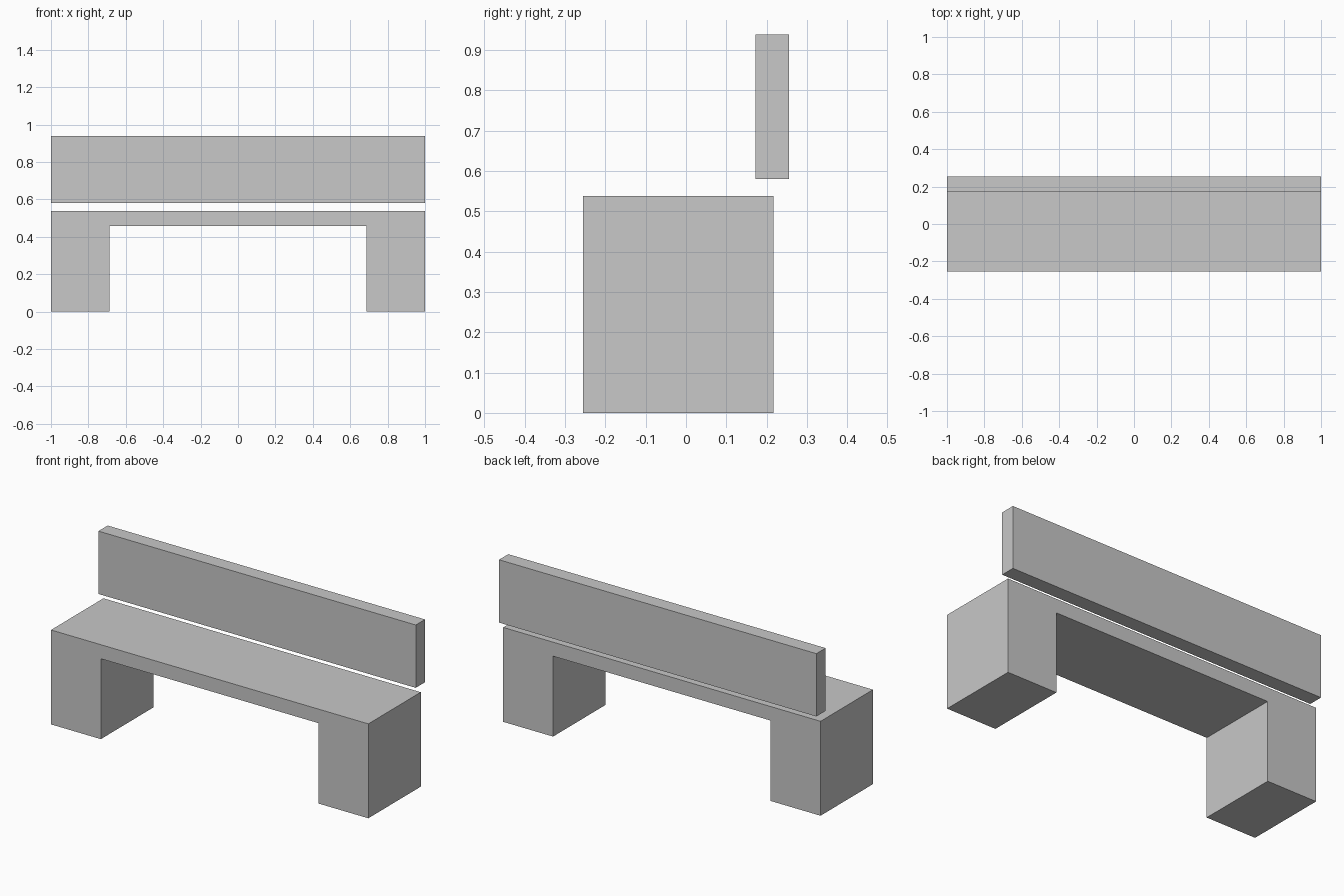
import bpy
import bmesh

if "Cube" in bpy.data.objects:
    bpy.data.objects.remove(bpy.data.objects["Cube"], do_unlink=True)

grey = bpy.data.materials.new("light_grey")
grey.use_nodes = True
colour = (0.58, 0.58, 0.58, 1)
grey.diffuse_color = colour
grey.node_tree.nodes["Principled BSDF"].inputs["Base Color"].default_value = colour


def extrude_profile(name, profile, front, back):
    """Extrude an x-z outline from the front to the back."""
    bm = bmesh.new()
    face = bm.faces.new([bm.verts.new((x, front, z)) for x, z in profile])
    result = bmesh.ops.extrude_face_region(bm, geom=[face])
    moved = [v for v in result["geom"] if isinstance(v, bmesh.types.BMVert)]
    bmesh.ops.translate(bm, verts=moved, vec=(0, back - front, 0))
    bmesh.ops.recalc_face_normals(bm, faces=bm.faces)
    mesh = bpy.data.meshes.new(name)
    bm.to_mesh(mesh)
    bm.free()
    mesh.materials.append(grey)
    obj = bpy.data.objects.new(name, mesh)
    bpy.context.collection.objects.link(obj)
    return obj


# Seat and both block legs as one arch
half_arch = [(0.686, 0.458), (0.686, 0), (1, 0), (1, 0.538)]
arch = half_arch + [(-x, z) for x, z in reversed(half_arch)]
extrude_profile("seat_and_legs", arch, -0.255, 0.217)

# Floating backrest plank
plank = [(-1, 0.58), (1, 0.58), (1, 0.938), (-1, 0.938)]
extrude_profile("backrest", plank, 0.172, 0.255)
